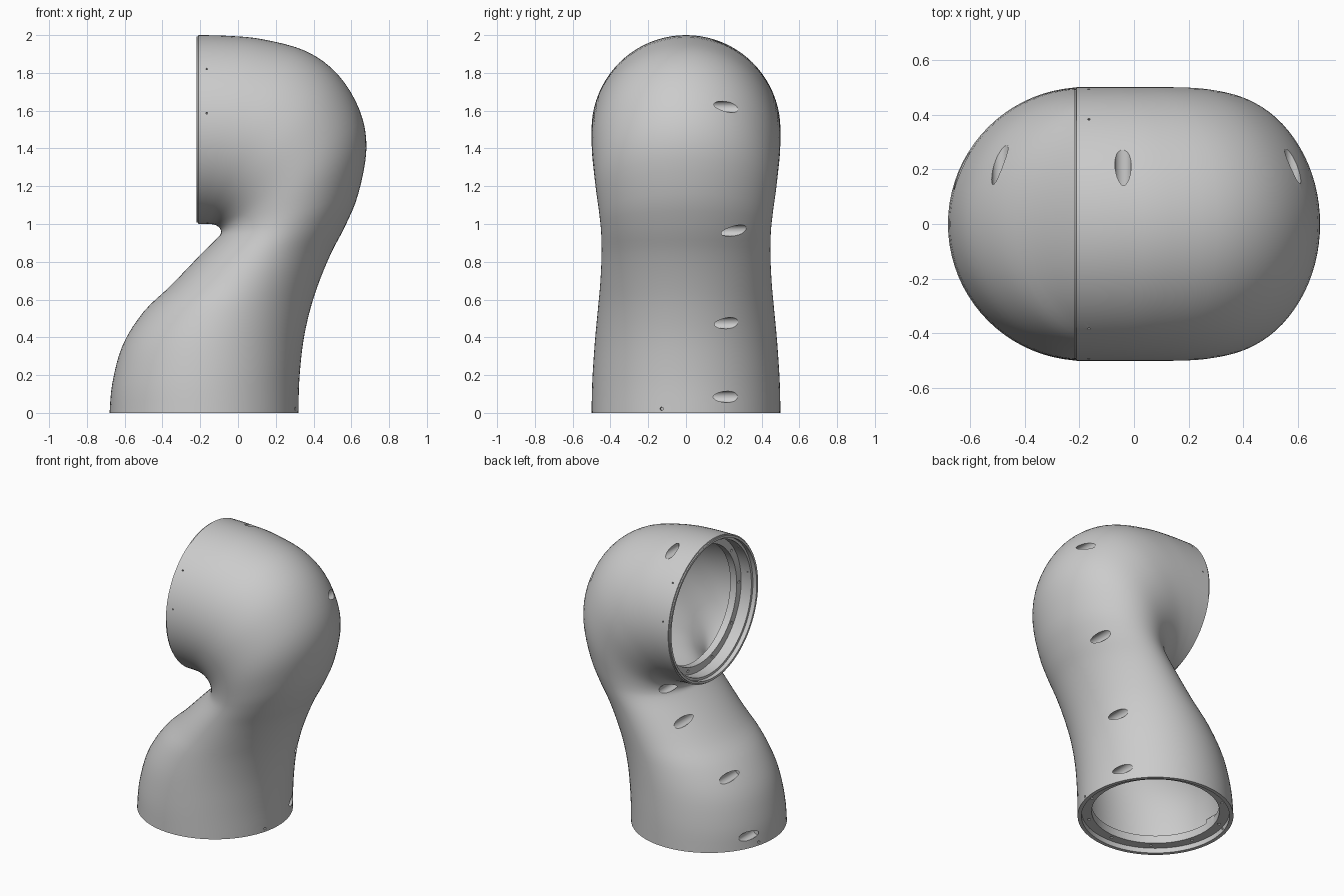
import bpy, bmesh, math
from mathutils import Vector, Matrix

if "Cube" in bpy.data.objects:
    bpy.data.objects.remove(bpy.data.objects["Cube"])

SEG = 80
CX, CZ = -0.18, 1.5        # lower opening centre x, upper opening centre z
MOUTH = -0.22              # plane of the upper opening

# sections of the bent tube: inner x, inner z, outer x, outer z, half width
RIBS = [(-.68, 0, .32, 0, .5), (-.665, .16, .325, .18, .496), (-.61, .36, .346, .38, .483),
        (-.5, .535, .383, .55, .467), (-.36, .67, .432, .7, .454), (-.22, .815, .495, .85, .447),
        (-.12, .915, .568, .99, .449), (-.093, .945, .637, 1.16, .459), (-.09, .965, .68, 1.4, .476),
        (-.1, .982, .645, 1.6, .488), (-.12, .995, .53, 1.79, .498), (-.15, 1, .36, 1.915, .5),
        (-.18, 1, .13, 1.978, .5), (-.2, 1, -.05, 1.996, .5), (-.21, 1, -.21, 2, .5)]


def spline(rows, n):
    out = []
    for i in range(len(rows) - 1):
        quad = (rows[max(0, min(len(rows) - 1, i + k))] for k in (-1, 0, 1, 2))
        quad = list(zip(*quad))
        for s in range(n):
            t = s / n
            out.append([.5 * (2 * b + (c - a) * t + (2 * a - 5 * b + 4 * c - d) * t * t
                              + (3 * b - a - 3 * c + d) * t ** 3) for a, b, c, d in quad])
    return out + [list(rows[-1])]


def finish(bm, name):
    bmesh.ops.recalc_face_normals(bm, faces=bm.faces)
    me = bpy.data.meshes.new(name)
    bm.to_mesh(me)
    bm.free()
    ob = bpy.data.objects.new(name, me)
    bpy.context.collection.objects.link(ob)
    return ob


def skin(bm, rings):
    """Bridge rings of points into a closed, capped tube."""
    rings = [[bm.verts.new(p) for p in r] for r in rings]
    for r, q in zip(rings, rings[1:]):
        for k in range(SEG):
            j = (k + 1) % SEG
            bm.faces.new((r[k], r[j], q[j], q[k]))
    bm.faces.new(rings[0])
    bm.faces.new(rings[-1])


ANGLES = [2 * math.pi * k / SEG for k in range(SEG)]


def loft(name, inset, lip=False):
    rows = spline(RIBS, 4)
    if lip:
        rows += [(-.212, 1.007, -.212, 1.993, .493), (MOUTH, 1.007, MOUTH, 1.993, .493)]
    rings = []
    for ax, az, bx, bz, w in rows:
        a, b = Vector((ax, 0, az)), Vector((bx, 0, bz))
        mid, half = (a + b) / 2, (b - a) / 2
        half *= (half.length - inset) / half.length
        rings.append([mid + half * math.cos(t) + Vector((0, (w - inset) * math.sin(t), 0))
                      for t in ANGLES])
    bm = bmesh.new()
    skin(bm, rings)
    return finish(bm, name)


def low(d, r, t):
    return Vector((CX + r * math.cos(t), r * math.sin(t), d))


def up(d, r, t):
    return Vector((MOUTH + d, r * math.sin(t), CZ + r * math.cos(t)))


def lathe(name, place, profile):
    """Stepped round cutter along an opening, profile of depth and radius."""
    bm = bmesh.new()
    skin(bm, [[place(d, r, t + .013) for t in ANGLES] for d, r in profile])
    return finish(bm, name)


def rods(name, items, seg=24):
    """Closed cylinders, each given as start, end, radius."""
    bm = bmesh.new()
    for p, q, r in items:
        p, q = Vector(p), Vector(q)
        m = Matrix.Translation((p + q) / 2) @ (q - p).to_track_quat('Z', 'Y').to_matrix().to_4x4()
        bmesh.ops.create_cone(bm, cap_ends=True, segments=seg, radius1=r, radius2=r,
                              depth=(q - p).length, matrix=m)
    return finish(bm, name)


def cut(ob, tool):
    m = ob.modifiers.new("cut", 'BOOLEAN')
    m.operation, m.solver, m.object = 'DIFFERENCE', 'EXACT', tool
    bpy.context.view_layer.objects.active = ob
    bpy.ops.object.modifier_apply(modifier=m.name)
    bpy.data.objects.remove(tool)


# outer shell and the hollow inside it, with thick collars left at both ends
shell = loft("elbow_shell", 0, lip=True)
hollow = loft("hollow", .045)
cut(hollow, lathe("lower_collar", low, [(-.1, .6), (.09, .6)]))
cut(hollow, lathe("upper_collar", up, [(-.1, .53), (.16, .53)]))

# screw bosses stay solid inside the hollow
SCREWS = [(.27, .085), (.31, .475), (.492, .965), (.58, 1.62), (-.04, 1.945),
          (-.628, .085), (-.49, .47), (-.165, .795), (-.03, .99)]
for x, z in SCREWS:
    cut(hollow, rods("boss", [((x, .02, z), (x, .7, z), .05)]))
cut(shell, hollow)

# stepped openings
cut(shell, lathe("lower_bore", low, [(-.1, .475), (.035, .475), (.035, .41), (.15, .41)]))
cut(shell, lathe("upper_bore", up, [(-.1, .477), (.03, .477), (.03, .46), (.11, .46),
                                    (.11, .41), (.2, .41)]))

# screw pockets running sideways into the bosses
for x, z in SCREWS:
    cut(shell, rods("pocket", [((x, .1, z), (x, .7, z), .03)]))

# small fixing holes in both flanges and pin holes through the rims
pins = []
for k in range(10):
    t = 2 * math.pi * (k + .5) / 10
    pins.append((low(.01, .44, t), low(.06, .44, t), .01))
    pins.append((up(.07, .435, t), up(.135, .435, t), .01))
for t in (-15, 165):
    t = math.radians(t)
    pins.append((low(.022, .44, t), low(.022, .54, t), .009))
for t in (50, 80, 280, 310):
    t = math.radians(t)
    pins.append((up(.055, .43, t), up(.055, .54, t), .005))
cut(shell, rods("pins", pins, 10))

bpy.ops.object.select_all(action='DESELECT')
shell.select_set(True)
bpy.context.view_layer.objects.active = shell
bpy.ops.object.shade_smooth_by_angle(angle=math.radians(30))
